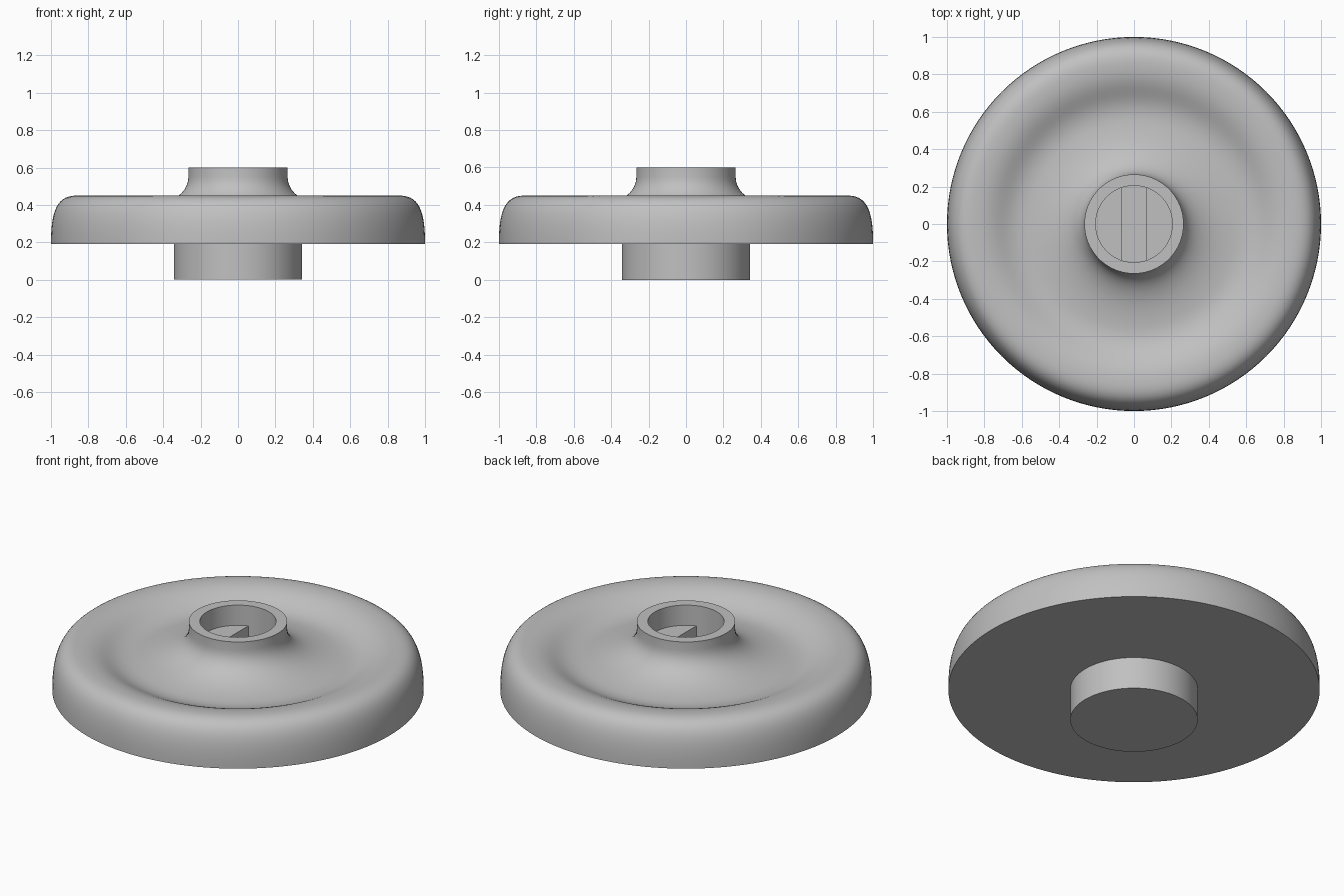
import bpy, bmesh, math
from mathutils import Vector
from mathutils.geometry import interpolate_bezier

cube = bpy.data.objects.get("Cube")
if cube:
    bpy.data.objects.remove(cube, do_unlink=True)

SEGMENTS = 128
BORE, SLOT = 0.205, 0.068          # bore radius, half width of the slot
FLOOR, SLOT_BOTTOM = 0.48, 0.32    # bore floor and slot floor heights

grey = bpy.data.materials.new("plain grey")
grey.use_nodes = True
colour = (0.53, 0.53, 0.53, 1)
grey.diffuse_color = colour
grey.node_tree.nodes["Principled BSDF"].inputs["Base Color"].default_value = colour


def finish(name, bm):
    bmesh.ops.recalc_face_normals(bm, faces=bm.faces)
    mesh = bpy.data.meshes.new(name)
    bm.to_mesh(mesh)
    bm.free()
    mesh.materials.append(grey)
    obj = bpy.data.objects.new(name, mesh)
    bpy.context.collection.objects.link(obj)
    bpy.ops.object.select_all(action='DESELECT')
    obj.select_set(True)
    bpy.context.view_layer.objects.active = obj
    bpy.ops.object.shade_smooth_by_angle(angle=math.radians(30))
    return obj


def curve(*points):
    """Smooth stretch of profile through two ends and two handles."""
    p = [Vector((r, 0, z)) for r, z in points]
    return [(v.x, v.z) for v in interpolate_bezier(*p, 16)]


def lathe(name, profile):
    bm = bmesh.new()
    verts = [bm.verts.new((r, 0, z)) for r, z in profile]
    edges = [bm.edges.new(pair) for pair in zip(verts, verts[1:])]
    bmesh.ops.spin(bm, geom=verts + edges, cent=(0, 0, 0), axis=(0, 0, 1),
                   angle=math.tau, steps=SEGMENTS, use_merge=True)
    bmesh.ops.remove_doubles(bm, verts=bm.verts, dist=1e-5)
    return finish(name, bm)


# Wheel: stem, flat underside, rounded rim, dished face, flared hub and bore
profile = [(0, 0), (0.343, 0), (0.343, 0.19), (1, 0.19)]
profile += curve((1, 0.2), (1, 0.40), (0.95, 0.45), (0.86, 0.45))
profile += curve((0.86, 0.45), (0.72, 0.45), (0.70, 0.375), (0.57, 0.375))[1:]
profile += curve((0.57, 0.375), (0.45, 0.38), (0.268, 0.42), (0.265, 0.55))[1:]
profile += [(0.265, 0.6), (BORE, 0.6), (BORE, SLOT_BOTTOM), (0, SLOT_BOTTOM)]
lathe("handwheel", profile)

# Two half-moon steps in the bore leave a slot between them
half = math.acos(SLOT / BORE)
for name, side in (("bore_floor_left", 1), ("bore_floor_right", -1)):
    bm = bmesh.new()
    angles = [half * (i / 24 - 1) for i in range(49)]
    face = bm.faces.new([bm.verts.new((side * BORE * math.cos(a),
                                       BORE * math.sin(a), SLOT_BOTTOM)) for a in angles])
    top = bmesh.ops.extrude_face_region(bm, geom=[face])["geom"]
    bmesh.ops.translate(bm, vec=(0, 0, FLOOR - SLOT_BOTTOM),
                        verts=[g for g in top if isinstance(g, bmesh.types.BMVert)])
    finish(name, bm)
